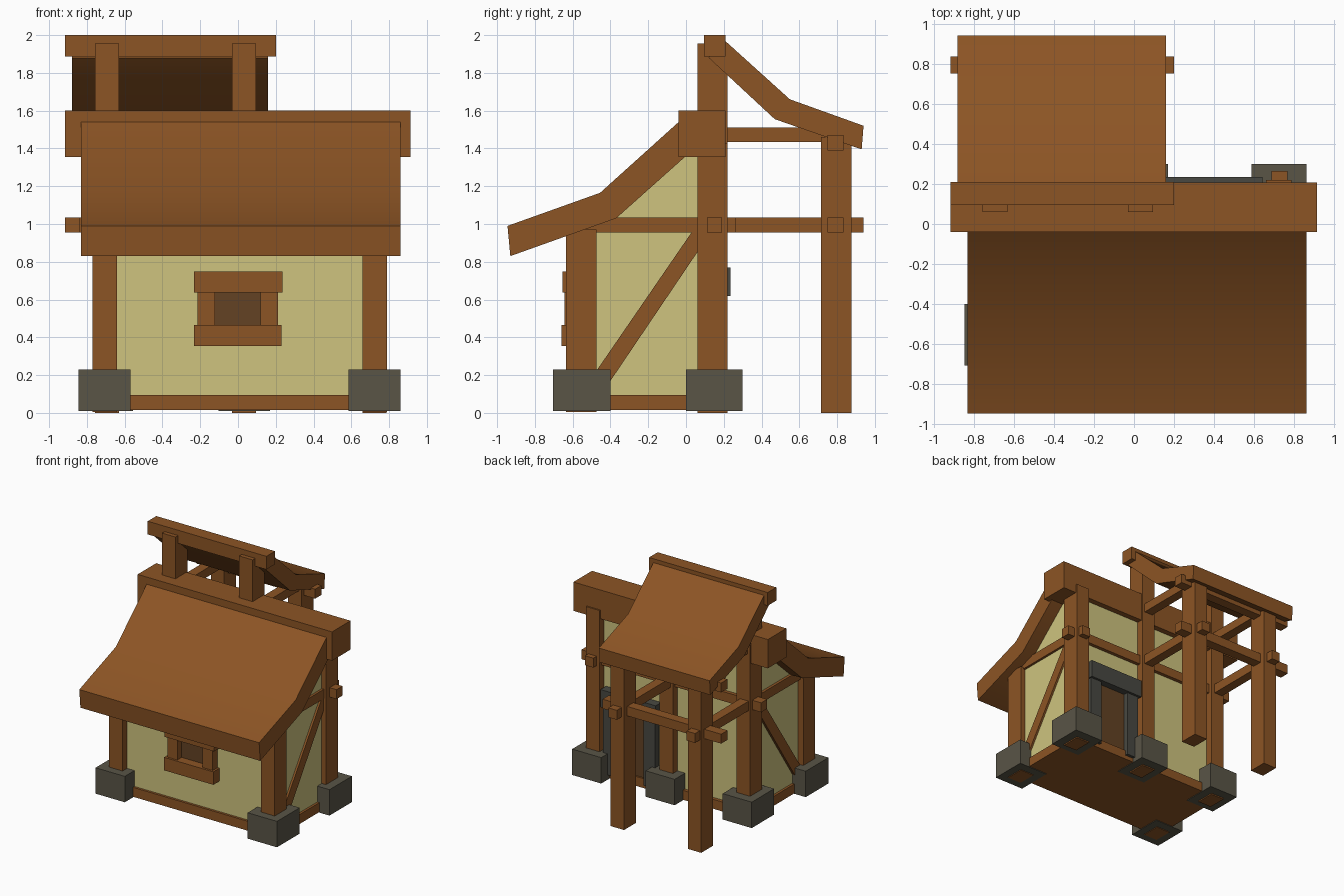
import bpy

# ---- colours ----
def material(name, r, g, b):
    m = bpy.data.materials.new(name)
    m.diffuse_color = (r, g, b, 1)
    return m

WOOD = material("brown wood", 0.265, 0.09, 0.018)
PLASTER = material("yellow plaster", 0.62, 0.55, 0.21)
STONE = material("grey stone", 0.1, 0.09, 0.062)
SLATE = material("dark slate", 0.066, 0.066, 0.054)
DARK = material("dark brown pane", 0.125, 0.055, 0.017)


# ---- helpers ----
def profile(name, pts, x0, x1, mat):
    """Extrude a (y, z) outline along x."""
    n = len(pts)
    verts = [(x, y, z) for x in (x0, x1) for y, z in pts]
    faces = [tuple(range(n))[::-1], tuple(range(n, 2 * n))]
    faces += [(i, (i + 1) % n, n + (i + 1) % n, n + i) for i in range(n)]
    me = bpy.data.meshes.new(name)
    me.from_pydata(verts, [], faces)
    me.materials.append(mat)
    ob = bpy.data.objects.new(name, me)
    bpy.context.collection.objects.link(ob)
    return ob


def box(name, x0, x1, y0, y1, z0, z1, mat=WOOD):
    return profile(name, [(y0, z0), (y1, z0), (y1, z1), (y0, z1)], x0, x1, mat)


def smooth(ob):
    bpy.ops.object.select_all(action='DESELECT')
    ob.select_set(True)
    bpy.context.view_layer.objects.active = ob
    bpy.ops.object.shade_smooth_by_angle(angle=0.6)


LEFT, MID, RIGHT = -0.693, 0.032, 0.722   # post lines
H = 0.04                                  # half beam thickness

# ---- house body ----
profile("plaster_walls", [(-0.575, 0.05), (0.16, 0.05), (0.16, 1.42), (0.04, 1.42),
                          (-0.37, 1.06), (-0.575, 0.98)], -0.72, 0.745, PLASTER)
box("floor_sill", -0.74, 0.765, -0.595, 0.19, 0.015, 0.095)

# ---- corner posts with stone footings ----
for x in (-0.705, 0.725):
    box("front_post", x - 0.065, x + 0.065, -0.635, -0.475, 0.005, 0.97)
    box("front_footing", x - 0.14, x + 0.135, -0.705, -0.4, 0.01, 0.23, STONE)
for x, top in ((LEFT, 1.955), (MID, 1.955), (RIGHT, 1.43)):
    box("back_post", x - 0.063, x + 0.063, 0.06, 0.22, 0, top)
    box("back_footing", x - 0.135, x + 0.138, 0, 0.3, 0.01, 0.23, STONE)

# ---- wall beams and diagonal braces ----
for x, y0, y1 in ((LEFT - 0.01, -0.55, 0.94), (MID, 0.12, 0.94), (RIGHT + 0.003, -0.55, 0.265)):
    box("cross_beam", x - H, x + H, y0, y1, 0.955, 1.035)
box("back_wall_beam", -0.84, 0.85, 0.11, 0.19, 0.955, 1.035)
box("front_wall_beam", -0.72, 0.74, -0.59, -0.51, 0.9, 0.98)
for x in (LEFT - 0.01, RIGHT):
    profile("diagonal_brace", [(-0.5, 0.185), (-0.42, 0.14), (0.09, 0.895), (0.06, 1.0)],
            x - H, x + H, WOOD)

# ---- main roof and its ridge ----
smooth(profile("main_roof", [(-0.93, 0.83), (-0.37, 1.03), (0.0, 1.36), (0.0, 1.575),
                             (-0.455, 1.165), (-0.945, 0.99)], -0.83, 0.86, WOOD))
box("main_ridge_beam", -0.915, 0.912, -0.04, 0.208, 1.355, 1.6)

# ---- rear canopy ----
for x in (LEFT, MID):
    box("canopy_post", x - 0.063, x + 0.063, 0.715, 0.875, 0, 1.46)
    box("canopy_upper_beam", x - H, x + H, 0.15, 0.78, 1.435, 1.51)
for z in (0.955, 1.39):
    box("canopy_cross_beam", -0.915, 0.2, 0.75, 0.835, z, z + 0.08)
smooth(profile("canopy_roof", [(0.12, 1.88), (0.47, 1.555), (0.93, 1.395), (0.94, 1.52),
                               (0.55, 1.66), (0.19, 1.985)], -0.88, 0.16, WOOD))
box("canopy_ridge_beam", -0.915, 0.2, 0.095, 0.21, 1.888, 2.0)

# ---- front window ----
box("window_lintel", -0.233, 0.235, -0.655, -0.56, 0.638, 0.748)
box("window_sill", -0.233, 0.23, -0.66, -0.56, 0.355, 0.465)
for x in (-0.168, 0.165):
    box("window_jamb", x - 0.047, x + 0.047, -0.642, -0.56, 0.45, 0.65)
box("window_pane", -0.13, 0.13, -0.583, -0.574, 0.45, 0.65, DARK)

# ---- back door ----
box("door_lintel", 0.12, 0.64, 0.15, 0.235, 0.62, 0.77, SLATE)
for x in (0.195, 0.575):
    box("door_jamb", x - 0.055, x + 0.055, 0.15, 0.215, 0.05, 0.63, SLATE)
box("door_panel", 0.24, 0.53, 0.15, 0.175, 0.06, 0.63, DARK)
